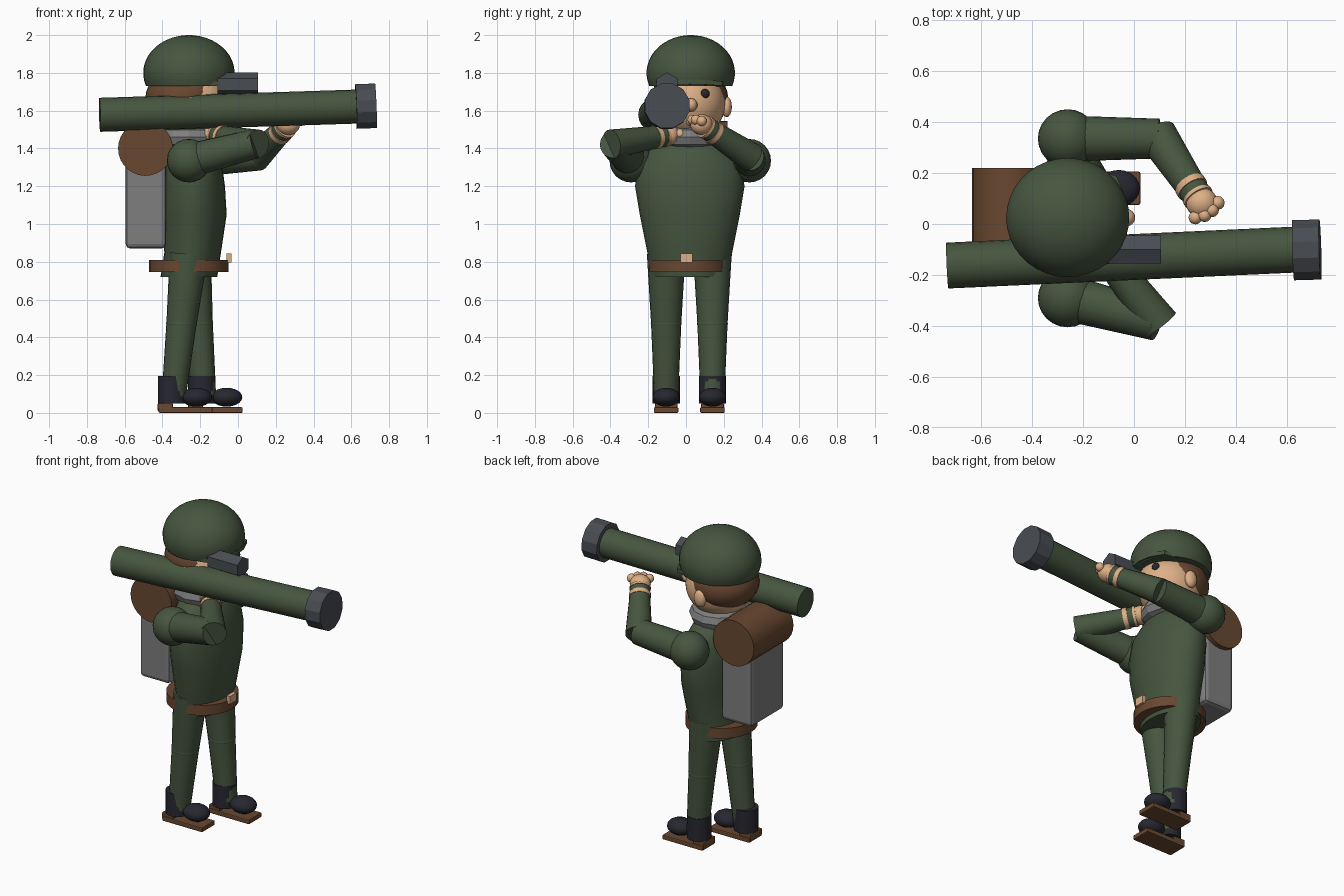
import bpy, bmesh, math
from mathutils import Vector, Matrix

old = bpy.data.objects.get("Cube")
if old:
    bpy.data.objects.remove(old, do_unlink=True)


def material(name, rgb):
    m = bpy.data.materials.new(name)
    m.use_nodes = True
    m.diffuse_color = (*rgb, 1)
    m.node_tree.nodes["Principled BSDF"].inputs["Base Color"].default_value = (*rgb, 1)
    return m


GREEN = material("olive green", (0.062, 0.092, 0.05))
BROWN = material("leather brown", (0.14, 0.064, 0.03))
SKIN = material("skin", (0.72, 0.43, 0.24))
GREY = material("canvas grey", (0.21, 0.21, 0.21))
METAL = material("dark metal", (0.065, 0.073, 0.085))
BLACK = material("boot black", (0.02, 0.02, 0.03))


def finish(name, mat, bm, smooth=True):
    bmesh.ops.recalc_face_normals(bm, faces=bm.faces)
    me = bpy.data.meshes.new(name)
    bm.to_mesh(me)
    bm.free()
    me.materials.append(mat)
    ob = bpy.data.objects.new(name, me)
    bpy.context.collection.objects.link(ob)
    if smooth:
        bpy.ops.object.select_all(action='DESELECT')
        ob.select_set(True)
        bpy.context.view_layer.objects.active = ob
        bpy.ops.object.shade_smooth_by_angle(angle=math.radians(40))
    return ob


def ellipsoid(name, mat, loc, radii, seg=24):
    bm = bmesh.new()
    bmesh.ops.create_uvsphere(bm, u_segments=seg, v_segments=seg // 2, radius=1,
                              matrix=Matrix.Translation(loc) @ Matrix.Diagonal((*radii, 1)))
    return finish(name, mat, bm)


def box(name, mat, lo, hi, bevel=0.0):
    lo, hi = Vector(lo), Vector(hi)
    bm = bmesh.new()
    bmesh.ops.create_cube(bm, size=1, matrix=Matrix.Translation((lo + hi) / 2)
                          @ Matrix.Diagonal((*(hi - lo), 1)))
    if bevel:
        bmesh.ops.bevel(bm, geom=bm.edges[:], offset=bevel, segments=2,
                        profile=0.5, affect='EDGES')
    return finish(name, mat, bm, smooth=False)


def skin_rings(name, mat, rings, smooth=True):
    """Bridge equal-length rings of points and cap both ends."""
    bm = bmesh.new()
    loops = [[bm.verts.new(p) for p in ring] for ring in rings]
    n = len(loops[0])
    for a, b in zip(loops, loops[1:]):
        for i in range(n):
            j = (i + 1) % n
            bm.faces.new((a[i], a[j], b[j], b[i]))
    bm.faces.new(loops[0])
    bm.faces.new(loops[-1])
    return finish(name, mat, bm, smooth)


def rod(name, mat, p, q, r1, r2=None, sides=20, phase=0.0, smooth=True):
    p, q = Vector(p), Vector(q)
    rot = (q - p).to_track_quat('Z', 'Y')
    angles = [math.pi / 2 + math.tau * (i + phase) / sides for i in range(sides)]
    rings = [[c + rot @ Vector((r * math.cos(a), r * math.sin(a), 0)) for a in angles]
             for c, r in ((p, r1), (q, r2 or r1))]
    return skin_rings(name, mat, rings, smooth)


def stack(name, mat, levels, cy, sides=28):
    """Elliptical sections given as (z, centre x, x radius, y radius)."""
    angles = [math.tau * i / sides for i in range(sides)]
    rings = [[(cx + rx * math.cos(a), cy + ry * math.sin(a), z) for a in angles]
             for z, cx, rx, ry in levels]
    return skin_rings(name, mat, rings)


CY = 0.02

# Jacket, belt and buckle
stack("jacket", GREEN, [(0.72, -0.26, 0.15, 0.205), (0.85, -0.24, 0.15, 0.225),
                        (1.05, -0.235, 0.175, 0.265), (1.2, -0.237, 0.168, 0.29),
                        (1.32, -0.24, 0.155, 0.27), (1.41, -0.25, 0.125, 0.2),
                        (1.47, -0.26, 0.08, 0.1)], CY)
stack("belt", BROWN, [(0.745, -0.26, 0.21, 0.21), (0.81, -0.26, 0.21, 0.21)], 0.012)
box("buckle", SKIN, (-0.06, -0.03, 0.795), (-0.035, 0.035, 0.845))

# Legs and boots
for side, y, hip_x, ankle_x in (("near", -0.105, -0.26, -0.34), ("far", 0.14, -0.245, -0.18)):
    hip = Vector((hip_x, y, 0.84))
    ankle = Vector((ankle_x, y, 0.09))
    knee = hip.lerp(ankle, 0.49)
    rod(side + "_thigh", GREEN, hip, knee, 0.102, 0.08)
    ellipsoid(side + "_knee", GREEN, knee, (0.082, 0.082, 0.05), 20)
    rod(side + "_shin", GREEN, knee, ankle, 0.08, 0.064)
    rod(side + "_boot_shaft", BLACK, (ankle_x - 0.012, y, 0.05), (ankle_x - 0.012, y, 0.195), 0.072)
    ellipsoid(side + "_boot_toe", BLACK, (ankle_x + 0.12, y, 0.083), (0.083, 0.072, 0.05), 20)
    box(side + "_sole", BROWN, (ankle_x - 0.08, y - 0.065, 0), (ankle_x + 0.205, y + 0.065, 0.03), 0.006)
    box(side + "_heel", BROWN, (ankle_x - 0.085, y - 0.06, 0.008), (ankle_x - 0.005, y + 0.06, 0.052), 0.006)

# Head
rod("neck", SKIN, (-0.26, CY, 1.4), (-0.26, CY, 1.55), 0.09)
ellipsoid("head", SKIN, (-0.25, CY, 1.64), (0.2, 0.19, 0.185), 32)
ellipsoid("hair", BROWN, (-0.29, CY, 1.67), (0.2, 0.203, 0.155), 32)
ellipsoid("nose", SKIN, (-0.035, CY + 0.005, 1.63), (0.04, 0.036, 0.036), 16)
for side, s in (("near", -1), ("far", 1)):
    ellipsoid(side + "_eye", BLACK, (-0.08, CY + s * 0.08, 1.69), (0.02, 0.025, 0.025), 16)
    ellipsoid(side + "_ear", SKIN, (-0.25, CY + s * 0.195, 1.62), (0.04, 0.028, 0.055), 16)

# Helmet dome with a peaked brim
arc = [math.radians(a) for a in range(-20, 90, 8)]
stack("helmet", GREEN, [(1.8 + 0.2 * math.sin(a), -0.26, 0.242 * math.cos(a), 0.234 * math.cos(a))
                        for a in arc] + [(2.0, -0.26, 0.004, 0.004)], 0.025, 36)
brim = [(-0.16, -0.17), (-0.07, -0.15), (-0.03, -0.06), (-0.02, CY),
        (-0.03, 0.1), (-0.07, 0.19), (-0.16, 0.21)]
skin_rings("helmet_brim", GREEN, [[(x, y, z - 0.3 * abs(y - CY) ** 2) for x, y in brim]
                                  for z in (1.74, 1.765)], smooth=False)

# Scarf
bpy.ops.mesh.primitive_torus_add(location=(-0.26, CY, 1.46), major_radius=0.13,
                                 minor_radius=0.055, major_segments=12, minor_segments=8)
scarf = bpy.context.object
scarf.name = "scarf"
scarf.data.materials.append(GREY)

# Backpack with bedroll
box("backpack", GREY, (-0.595, -0.15, 0.87), (-0.38, 0.19, 1.36), 0.025)
rod("bedroll", BROWN, (-0.49, -0.18, 1.4), (-0.49, 0.22, 1.4), 0.145, sides=28)

# Arms: shoulder, upper arm, forearm, cuffs, hand and fingers
ARMS = (("near", (-0.26, -0.29, 1.335), (0.09, -0.38, 1.425), (-0.08, -0.16, 1.46)),
        ("far", (-0.26, 0.335, 1.335), (0.1, 0.335, 1.36), (0.225, 0.145, 1.485)))
for side, shoulder, elbow, wrist in ARMS:
    elbow, wrist = Vector(elbow), Vector(wrist)
    d = (wrist - elbow).normalized()
    across = d.cross(Vector((0, 0, 1))).normalized()
    ellipsoid(side + "_shoulder", GREEN, shoulder, (0.117, 0.115, 0.115))
    rod(side + "_upper_arm", GREEN, shoulder, elbow, 0.09, 0.078)
    rod(side + "_forearm", GREEN, elbow - d * 0.02, wrist, 0.078, 0.06)
    rod(side + "_cuff", SKIN, wrist - d * 0.015, wrist + d * 0.012, 0.064)
    rod(side + "_wristband", GREEN, wrist + d * 0.012, wrist + d * 0.045, 0.059)
    rod(side + "_wrist", SKIN, wrist + d * 0.045, wrist + d * 0.06, 0.062)
    hand = wrist + d * 0.085
    ellipsoid(side + "_hand", SKIN, hand, (0.062, 0.06, 0.055))
    for i in range(4):
        t = (i - 1.5) * 0.035
        tip = hand + d * (0.06 - abs(t) * 0.4) + across * t
        ellipsoid(f"{side}_finger_{i + 1}", SKIN, tip, (0.027, 0.027, 0.027), 12)

# Launcher tube, muzzle and sight
rod("launcher_tube", GREEN, (-0.732, -0.163, 1.578), (0.64, -0.1, 1.622), 0.09, sides=20)
rod("muzzle", METAL, (0.625, -0.103, 1.622), (0.73, -0.1, 1.626), 0.122, sides=12,
    phase=0.5, smooth=False)
rod("sight", METAL, (-0.108, -0.1, 1.738), (0.105, -0.1, 1.738), 0.064, sides=6, smooth=False)
